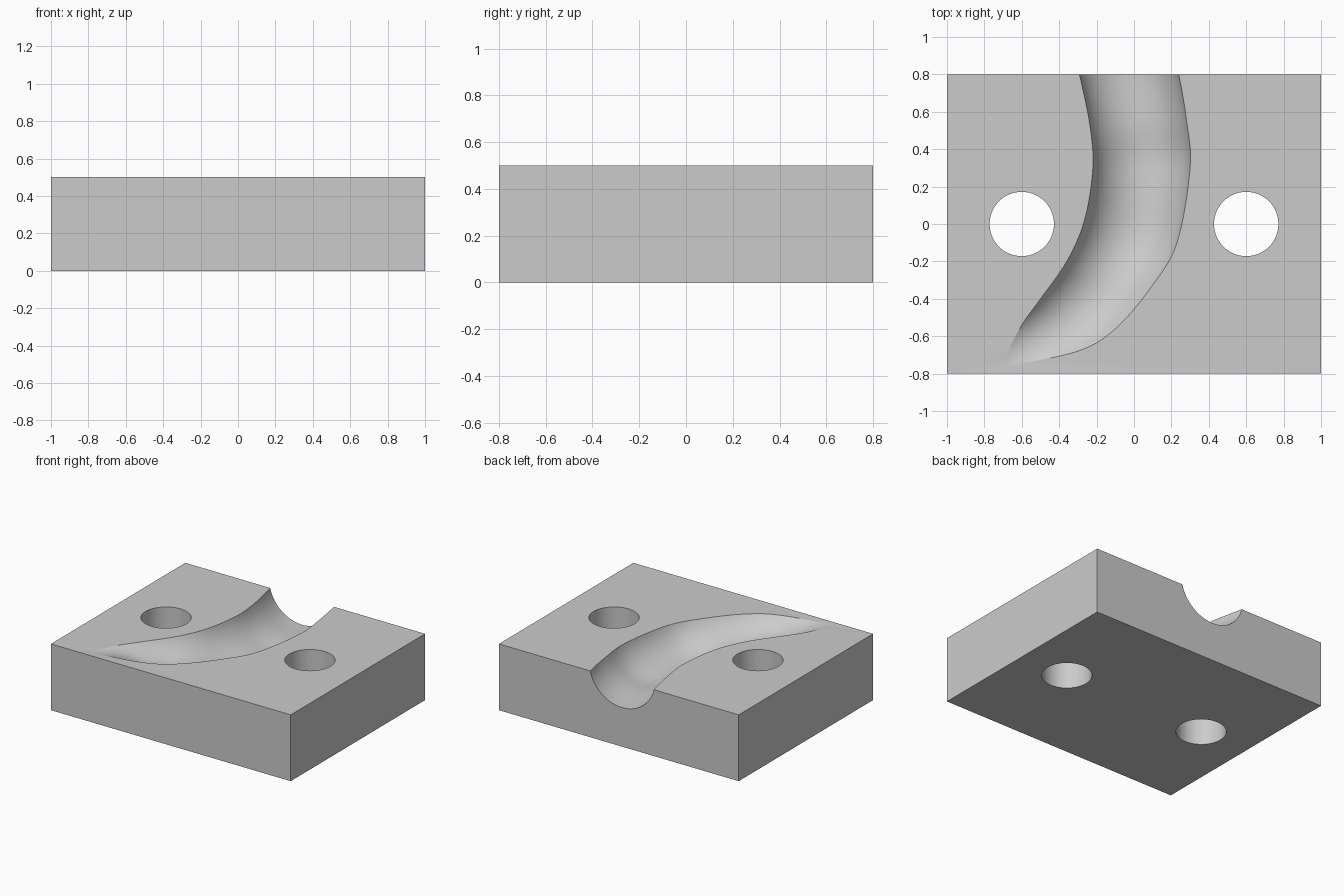
import bpy
import bmesh
from math import sin, cos, pi, radians, sqrt
from mathutils import Vector, Matrix

default = bpy.data.objects.get("Cube")
if default:
    bpy.data.objects.remove(default, do_unlink=True)

TOP = 0.5          # block height
TUBE_R = 0.268     # radius of the groove's round cutter
SEGMENTS = 96
STEPS = 8          # rings between two lip pairs

grey = bpy.data.materials.new("light_grey")
grey.use_nodes = True
grey.diffuse_color = (0.6, 0.6, 0.6, 1)
grey.node_tree.nodes["Principled BSDF"].inputs["Base Color"].default_value = (0.6, 0.6, 0.6, 1)


def make_object(name, bm):
    bmesh.ops.recalc_face_normals(bm, faces=bm.faces)
    mesh = bpy.data.meshes.new(name)
    bm.to_mesh(mesh)
    bm.free()
    mesh.materials.append(grey)
    obj = bpy.data.objects.new(name, mesh)
    bpy.context.collection.objects.link(obj)
    return obj


def catmull(pts, i, t):
    a, b, c, d = (pts[min(max(k, 0), len(pts) - 1)] for k in range(i - 1, i + 3))
    return 0.5 * (2 * b + (c - a) * t + (2 * a - 5 * b + 4 * c - d) * t ** 2
                  + (3 * b - a - 3 * c + d) * t ** 3)


def cut(target, cutter):
    mod = target.modifiers.new(cutter.name, 'BOOLEAN')
    mod.operation = 'DIFFERENCE'
    mod.solver = 'EXACT'
    mod.object = cutter
    bpy.context.view_layer.objects.active = target
    bpy.ops.object.modifier_apply(modifier=mod.name)
    bpy.data.objects.remove(cutter, do_unlink=True)


# Rectangular block
bm = bmesh.new()
bmesh.ops.create_cube(bm, size=1, matrix=Matrix.Translation((0, 0, TOP / 2))
                      @ Matrix.Diagonal((2, 1.6, TOP, 1)))
block = make_object("grooved_block", bm)

# Two round through holes
for side in (-1, 1):
    bm = bmesh.new()
    bmesh.ops.create_cone(bm, cap_ends=True, segments=64, radius1=0.172, radius2=0.172,
                          depth=1, matrix=Matrix.Translation((0.6 * side, 0, TOP / 2)))
    cut(block, make_object("hole_cutter", bm))

# Curved groove: matching points on its inner and outer lip, back to front
inner = [Vector(p) for p in ((-0.34, 0.98), (-0.285, 0.77), (-0.235, 0.52), (-0.22, 0.3),
                             (-0.265, 0.02), (-0.36, -0.2), (-0.5, -0.4), (-0.6, -0.54),
                             (-0.69, -0.71))]
outer = [Vector(p) for p in ((0.17, 1.06), (0.233, 0.83), (0.28, 0.56), (0.3, 0.3),
                             (0.23, -0.1), (0.09, -0.34), (-0.1, -0.56), (-0.3, -0.68),
                             (-0.66, -0.755))]

# A tube of constant radius that climbs out of the block as the lips converge
bm = bmesh.new()
rings = []
spans = len(inner) - 1
for n in range(spans * STEPS + 1):
    i = min(n // STEPS, spans - 1)
    t = n / STEPS - i
    a, b = catmull(inner, i, t), catmull(outer, i, t)
    mid, half = (a + b) / 2, (b - a) / 2
    across = half.normalized()
    rise = sqrt(max(TUBE_R ** 2 - half.length_squared, 0))
    ring = []
    for k in range(SEGMENTS):
        ang = 2 * pi * k / SEGMENTS
        xy = mid + across * (TUBE_R * sin(ang))
        ring.append(bm.verts.new((xy.x, xy.y, TOP + rise - TUBE_R * cos(ang))))
    rings.append(ring)
for r0, r1 in zip(rings, rings[1:]):
    for k in range(SEGMENTS):
        m = (k + 1) % SEGMENTS
        bm.faces.new((r0[k], r0[m], r1[m], r1[k]))
bm.faces.new(rings[0])
bm.faces.new(rings[-1])
cut(block, make_object("groove_cutter", bm))

# Smooth round walls, crisp edges
bpy.ops.object.select_all(action='DESELECT')
block.select_set(True)
bpy.context.view_layer.objects.active = block
bpy.ops.object.shade_smooth_by_angle(angle=radians(12))
